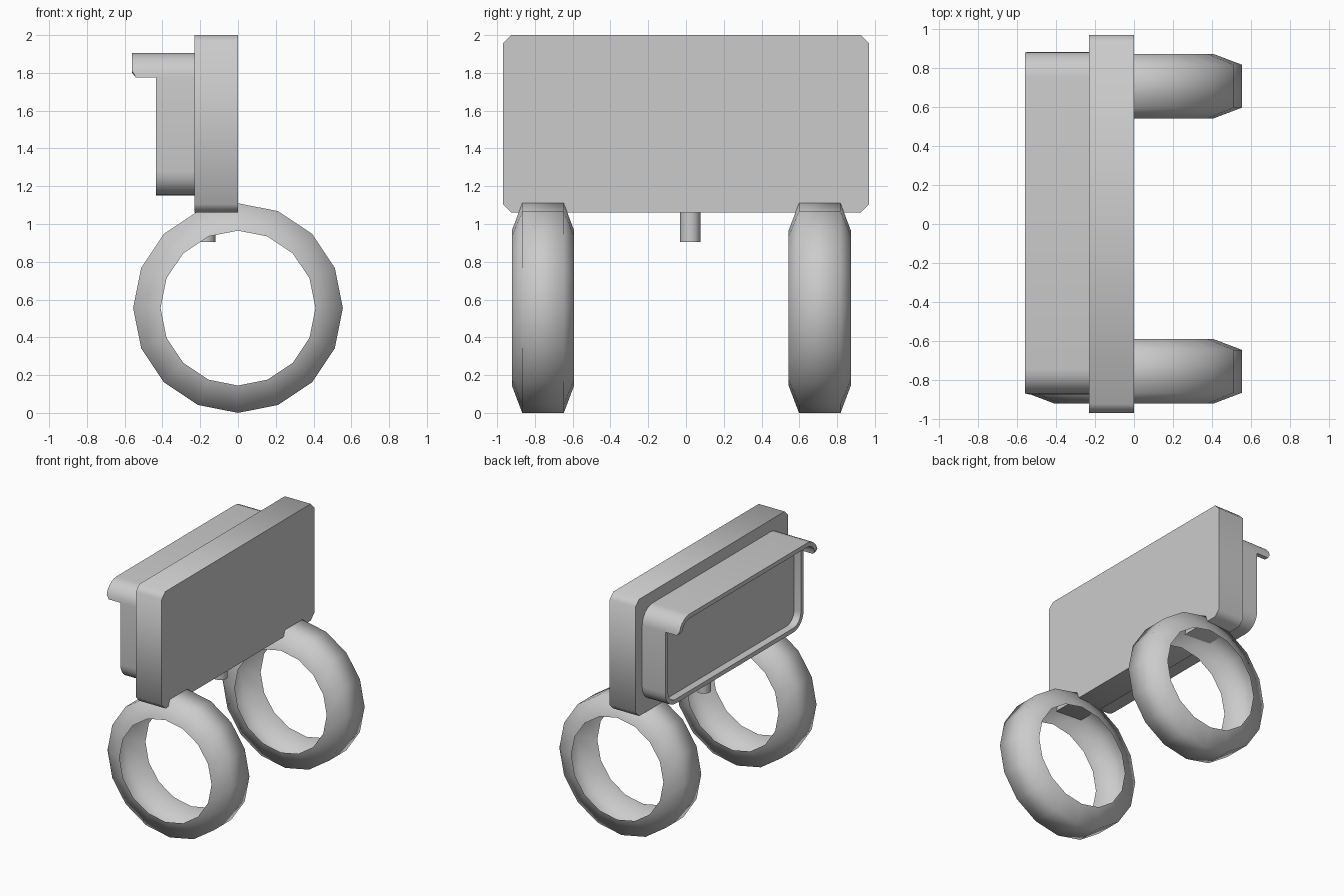
import bpy, bmesh
from math import cos, sin, pi, radians
from mathutils import Vector

cube = bpy.data.objects.get("Cube")
if cube:
    bpy.data.objects.remove(cube)

grey = bpy.data.materials.new("plain_grey")
grey.use_nodes = True
grey.diffuse_color = (0.6, 0.6, 0.6, 1)
grey.node_tree.nodes["Principled BSDF"].inputs["Base Color"].default_value = (0.6, 0.6, 0.6, 1)


def finish(name, bm):
    bmesh.ops.recalc_face_normals(bm, faces=bm.faces)
    mesh = bpy.data.meshes.new(name)
    bm.to_mesh(mesh)
    bm.free()
    mesh.materials.append(grey)
    obj = bpy.data.objects.new(name, mesh)
    bpy.context.collection.objects.link(obj)
    bpy.ops.object.select_all(action='DESELECT')
    obj.select_set(True)
    bpy.context.view_layer.objects.active = obj
    bpy.ops.object.shade_smooth_by_angle(angle=radians(80))
    return obj


def loft(name, stations, loop_path=True, loop_section=False, cap_sections=False, fill_rows=()):
    """Skin a list of equal sections; fill_rows closes chosen rows with one face."""
    bm = bmesh.new()
    rows = [[bm.verts.new(p) for p in s] for s in stations]
    n, m = len(rows), len(rows[0])
    for i in range(n if loop_path else n - 1):
        a, b = rows[i], rows[(i + 1) % n]
        for j in range(m if loop_section else m - 1):
            k = (j + 1) % m
            bm.faces.new((a[j], b[j], b[k], a[k]))
    if cap_sections:
        bm.faces.new(rows[0])
        bm.faces.new(rows[-1])
    for j in fill_rows:
        bm.faces.new([r[j] for r in rows])
    return finish(name, bm)


def corner_arcs(cy, cz, half_y, half_z, radius, segs, inset=0, corners=4):
    """Rounded rectangle in the y-z plane, starting at the +y side, going over the top."""
    pts = []
    for c in range(corners):
        sy = 1 if c in (0, 3) else -1
        sz = 1 if c in (0, 1) else -1
        for s in range(segs + 1):
            a = (c + s / segs) * pi / 2
            pts.append((cy + sy * (half_y - radius) + (radius - inset) * cos(a),
                        cz + sz * (half_z - radius) + (radius - inset) * sin(a)))
    return pts


# Main box with chamfered corners
outline = corner_arcs(0, 1.53, 0.97, 0.47, 0.045, 1)
loft("body_box", [[(0, y, z), (-0.23, y, z)] for y, z in outline], fill_rows=(0, 1))

# Housing with a raised rim around a recessed pane
shape = dict(cy=0.005, cz=1.5275, half_y=0.88, half_z=0.3775, radius=0.13, segs=6)
WALL = 0.035
outer = corner_arcs(**shape)
inner = corner_arcs(**shape, inset=WALL)
loft("lens_housing",
     [[(-0.22, *o), (-0.435, *o), (-0.435, *i), (-0.375, *i)] for o, i in zip(outer, inner)],
     fill_rows=(0, 3))

# Visor continuing the top of the rim, clipped at its lower tips
outer = corner_arcs(**shape, corners=2)
inner = corner_arcs(**shape, inset=WALL, corners=2)
stations = []
for n, (o, i) in enumerate(zip(outer, inner)):
    tip = -0.54 if n in (0, len(outer) - 1) else -0.56
    stations.append([(-0.43, *o), (tip, *o), (tip, *i), (-0.43, *i)])
loft("visor", stations, loop_path=False, loop_section=True, cap_sections=True)

# Two hollow rings, open on the inside
section = [(0.41, -0.165), (0.555, -0.11), (0.555, 0.11), (0.41, 0.165)]
for name, cy in (("front_ring", -0.757), ("back_ring", 0.708)):
    angles = [k * pi / 8 for k in range(16)]
    loft(name, [[(r * cos(a), cy + w, 0.555 + r * sin(a)) for r, w in section] for a in angles])

# Short peg under the box
bm = bmesh.new()
bmesh.ops.create_cone(bm, cap_ends=True, segments=24, radius1=0.054, radius2=0.054, depth=0.165)
bmesh.ops.translate(bm, verts=bm.verts, vec=Vector((-0.173, 0.022, 0.9875)))
finish("bottom_peg", bm)
